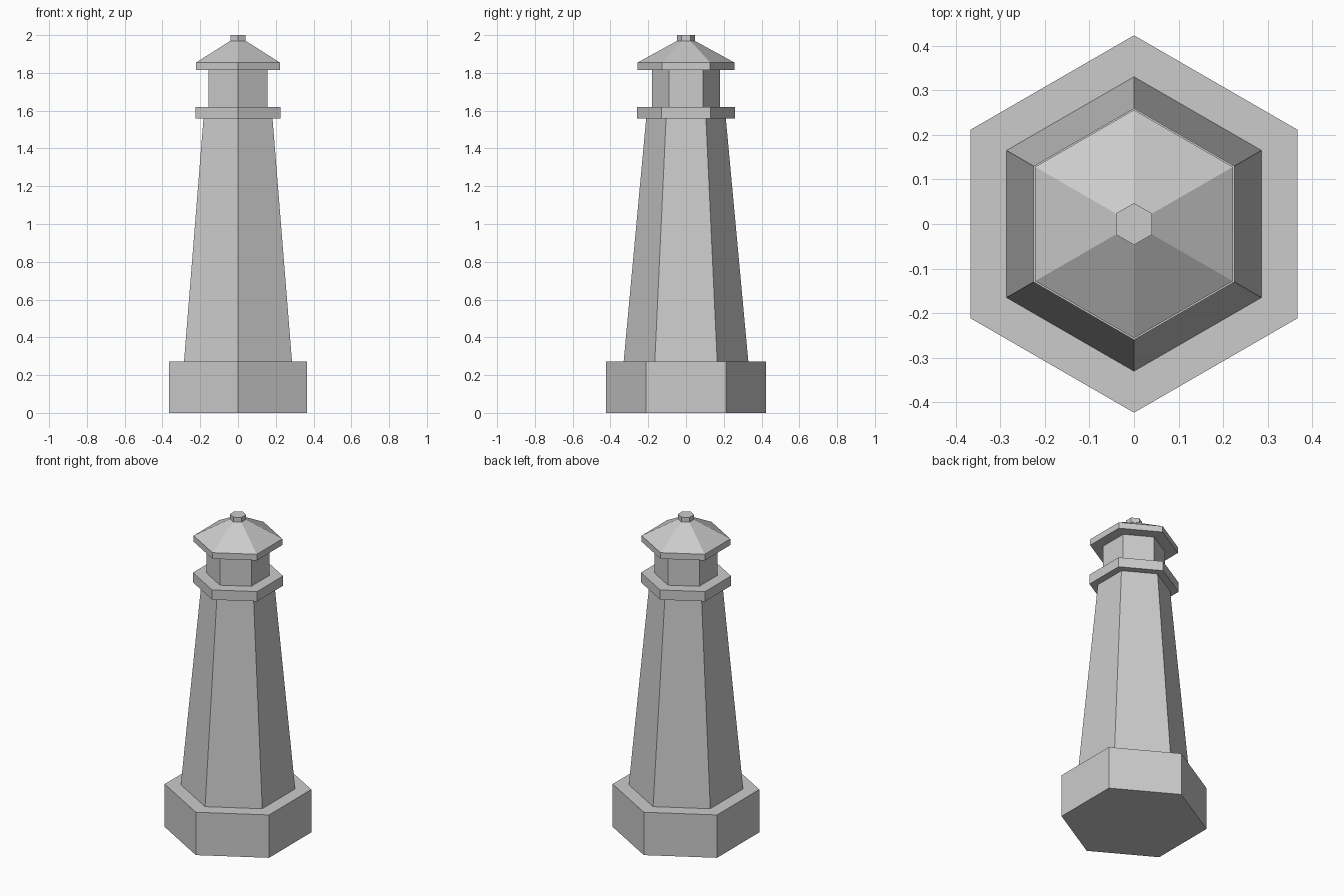
import bpy, math

if "Cube" in bpy.data.objects:
    bpy.data.objects.remove(bpy.data.objects["Cube"])

SIDES = 6


def hex_part(name, profile):
    """Closed six-sided solid from (radius, z) rings, corners on the +/-y axis."""
    verts = [(r * math.cos(math.pi / 2 + 2 * math.pi * i / SIDES),
              r * math.sin(math.pi / 2 + 2 * math.pi * i / SIDES), z)
             for r, z in profile for i in range(SIDES)]
    faces = [tuple(reversed(range(SIDES)))]
    for k in range(len(profile) - 1):
        a, b = k * SIDES, (k + 1) * SIDES
        for i in range(SIDES):
            j = (i + 1) % SIDES
            faces.append((a + i, a + j, b + j, b + i))
    faces.append(tuple(range(len(verts) - SIDES, len(verts))))
    mesh = bpy.data.meshes.new(name)
    mesh.from_pydata(verts, [], faces)
    mesh.update()
    obj = bpy.data.objects.new(name, mesh)
    bpy.context.collection.objects.link(obj)
    return obj


# Plinth and tapered tower
hex_part("base", [(0.423, 0.0), (0.423, 0.272)])
hex_part("tower", [(0.33, 0.272), (0.211, 1.558)])

# Gallery deck and lantern room
hex_part("gallery", [(0.26, 1.558), (0.26, 1.62)])
hex_part("lantern_room", [(0.181, 1.62), (0.181, 1.816)])

# Roof: short eave band, then the slope
hex_part("roof", [(0.256, 1.816), (0.256, 1.855), (0.046, 1.97)])

# Finial cap
hex_part("finial", [(0.047, 1.97), (0.047, 2.0)])
